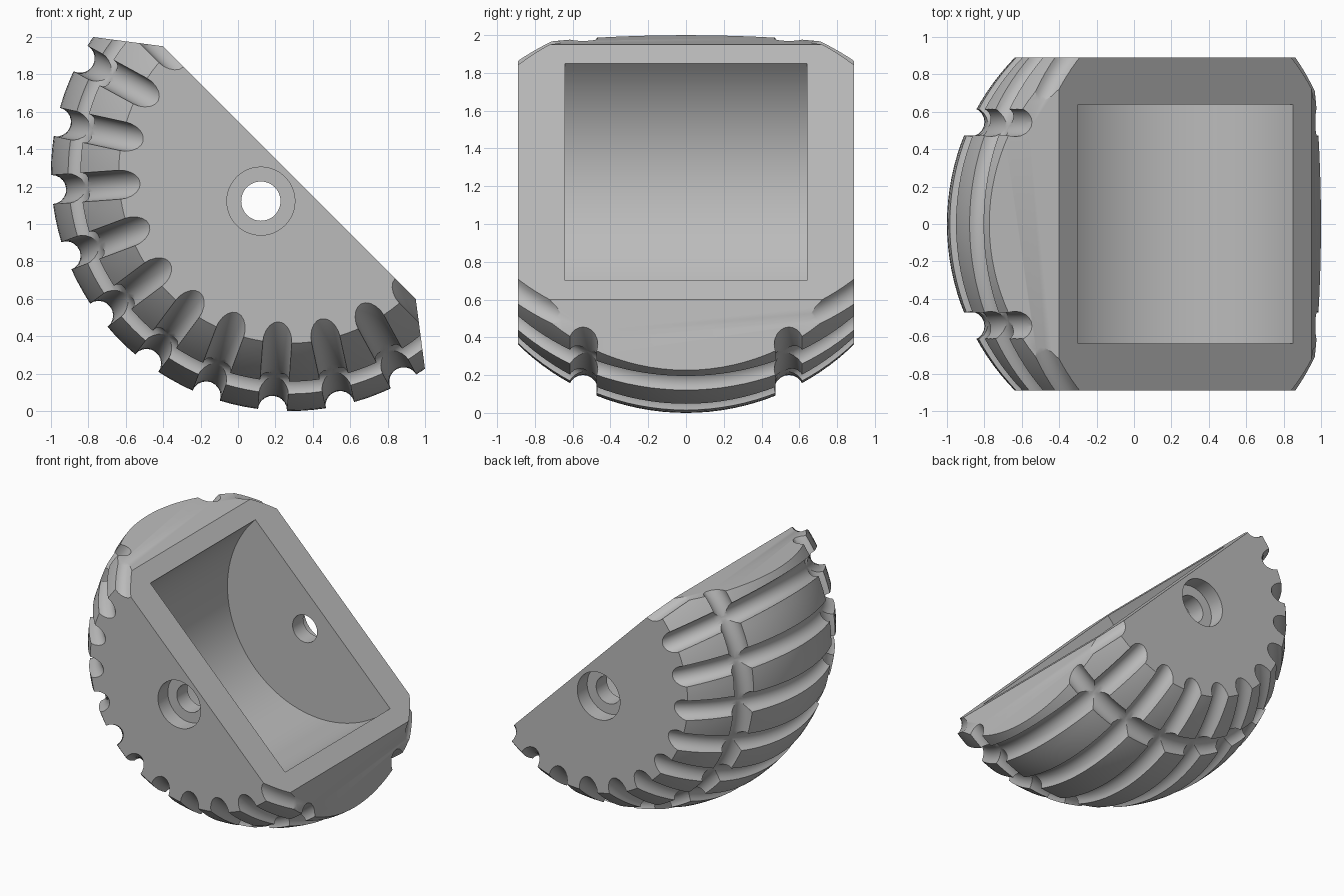
import bpy, bmesh
from math import pi, sin, cos, radians, sqrt
from mathutils import Matrix, Vector

cube = bpy.data.objects.get("Cube")
if cube:
    bpy.data.objects.remove(cube)

RADIUS = 1.275       # hemisphere radius
HALF_WIDTH = 0.89    # flat sides
GROOVE = 0.078       # groove tube radius
RING_Y = 0.545       # offset of the ring grooves
AXLE_Z = -0.216      # axle height below the rim plane

grey = bpy.data.materials.new("plain_grey")
grey.use_nodes = True
colour = (0.5, 0.5, 0.5, 1)
grey.diffuse_color = colour
grey.node_tree.nodes["Principled BSDF"].inputs["Base Color"].default_value = colour


def make_object(name, bm):
    bmesh.ops.recalc_face_normals(bm, faces=bm.faces)
    mesh = bpy.data.meshes.new(name)
    bm.to_mesh(mesh)
    bm.free()
    mesh.materials.append(grey)
    obj = bpy.data.objects.new(name, mesh)
    bpy.context.collection.objects.link(obj)
    return obj


def add_arc_tube(bm, arc_radius, start, end, steps, matrix, sides=20):
    """Capped tube along an arc in the XY plane, placed by matrix."""
    rings = []
    for i in range(steps + 1):
        a = start + (end - start) * i / steps
        out = Vector((cos(a), sin(a), 0))
        ring = []
        for j in range(sides):
            t = 2 * pi * j / sides
            p = out * (arc_radius + GROOVE * cos(t)) + Vector((0, 0, GROOVE * sin(t)))
            ring.append(bm.verts.new(matrix @ p))
        rings.append(ring)
    for r0, r1 in zip(rings, rings[1:]):
        for j in range(sides):
            k = (j + 1) % sides
            bm.faces.new((r0[j], r0[k], r1[k], r1[j]))
    bm.faces.new(rings[0])
    bm.faces.new(rings[-1])


def add_cylinder(bm, radius, y0, y1, z, segments):
    """Cylinder along the y axis."""
    place = Matrix.Translation((0, (y0 + y1) / 2, z)) @ Matrix.Rotation(pi / 2, 4, 'X')
    bmesh.ops.create_cone(bm, cap_ends=True, segments=segments, radius1=radius,
                          radius2=radius, depth=abs(y1 - y0), matrix=place)


# Body: a ball trimmed by flat planes (sides, rim, two end bevels)
bm = bmesh.new()
bmesh.ops.create_uvsphere(bm, u_segments=128, v_segments=64, radius=RADIUS,
                          matrix=Matrix.Rotation(pi / 2, 4, 'X'))
tilt = radians(37.5)
planes = [((0, HALF_WIDTH, 0), (0, 1, 0)), ((0, -HALF_WIDTH, 0), (0, -1, 0)),
          ((0, 0, 0), (0, 0, 1))]
for side in (1, -1):
    planes.append(((side * 0.955, 0, 0), (side * sin(tilt), 0, cos(tilt))))
for point, normal in planes:
    bmesh.ops.bisect_plane(bm, geom=bm.verts[:] + bm.edges[:] + bm.faces[:],
                           plane_co=point, plane_no=normal, clear_outer=True)
    bmesh.ops.holes_fill(bm, edges=[e for e in bm.edges if e.is_boundary], sides=0)
body = make_object("grooved_half_wheel", bm)

cutters = []

# Cross grooves running from side to side
bm = bmesh.new()
reach = radians(52)
for i in range(12):
    add_arc_tube(bm, RADIUS, -reach, reach, 40, Matrix.Rotation(pi * i / 11, 4, 'Y'))
cutters.append(make_object("cross_groove_cutter", bm))

# Two ring grooves around the tread
bm = bmesh.new()
for y in (-RING_Y, RING_Y):
    place = Matrix.Translation((0, y, 0)) @ Matrix.Rotation(-pi / 2, 4, 'X')
    add_arc_tube(bm, sqrt(RADIUS ** 2 - RING_Y ** 2), radians(-20), radians(200), 80, place)
cutters.append(make_object("ring_groove_cutter", bm))

# Half-round cavity
bm = bmesh.new()
add_cylinder(bm, 0.813, -0.64, 0.64, 0, 96)
cutters.append(make_object("cavity_cutter", bm))

# Axle hole and its counterbores
bm = bmesh.new()
add_cylinder(bm, 0.105, -1.2, 1.2, AXLE_Z, 48)
cutters.append(make_object("axle_hole_cutter", bm))
bm = bmesh.new()
for side in (1, -1):
    add_cylinder(bm, 0.182, side * 0.77, side * 1.1, AXLE_Z, 48)
cutters.append(make_object("counterbore_cutter", bm))

# Apply the cuts
bpy.ops.object.select_all(action='DESELECT')
bpy.context.view_layer.objects.active = body
body.select_set(True)
for cutter in cutters:
    cutter.hide_render = True
    mod = body.modifiers.new(cutter.name, 'BOOLEAN')
    mod.operation = 'DIFFERENCE'
    mod.solver = 'EXACT'
    mod.object = cutter
    bpy.ops.object.modifier_apply(modifier=mod.name)
for cutter in cutters:
    bpy.data.objects.remove(cutter)

# Tip the rim to face up and to the left
body.data.transform(Matrix.Translation((0.275, 0, RADIUS)) @ Matrix.Rotation(pi / 4, 4, 'Y'))
bpy.ops.object.shade_smooth_by_angle(angle=radians(25))
